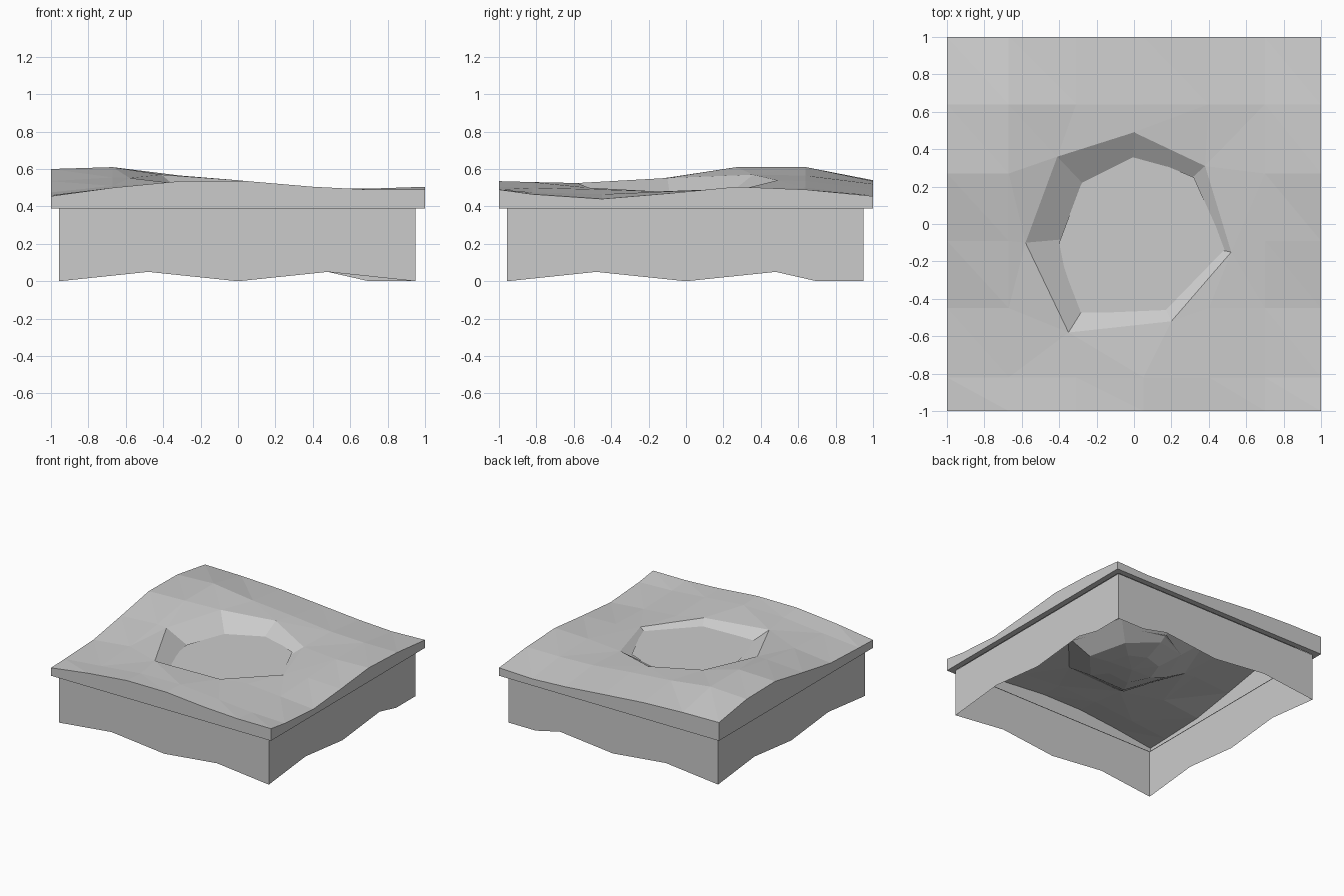
import bpy
from mathutils import Vector
from mathutils.geometry import delaunay_2d_cdt

if "Cube" in bpy.data.objects:
    bpy.data.objects.remove(bpy.data.objects["Cube"])

XS = [-1, -.67, -.31, .05, .4, .7, 1]
YS = [-1, -.82, -.45, -.09, .27, .64, 1]
HEIGHTS = [
    [.455, .50, .535, .535, .505, .49, .49],
    [.46, .49, .525, .53, .50, .475, .465],
    [.475, .51, .53, .51, .49, .465, .44],
    [.535, .555, .53, .50, .48, .48, .47],
    [.60, .61, .57, .53, .495, .495, .505],
    [.595, .61, .565, .535, .50, .49, .49],
    [.54, .535, .52, .49, .46, .445, .455]]
RIM = [(-.58, -.1, .552), (-.35, -.58, .525), (.2, -.52, .50), (.52, -.15, .48),
       (.38, .31, .495), (0, .49, .54), (-.41, .36, .57)]
CENTRE = Vector((-.02, -.05))
LIP_Z = .39


def make(name, verts, faces):
    mesh = bpy.data.meshes.new(name)
    mesh.from_pydata([tuple(v) for v in verts], [], faces)
    mesh.update()
    ob = bpy.data.objects.new(name, mesh)
    bpy.context.collection.objects.link(ob)
    return ob


def bridge(name, loops, cap=None):
    """Join closed loops of equal length with quads, optionally fan to a cap point."""
    n = len(loops[0])
    verts = [v for loop in loops for v in loop]
    faces = [(r * n + i, r * n + (i + 1) % n, (r + 1) * n + (i + 1) % n, (r + 1) * n + i)
             for r in range(len(loops) - 1) for i in range(n)]
    if cap:
        verts.append(cap)
        base = (len(loops) - 1) * n
        faces += [(base + i, base + (i + 1) % n, len(verts) - 1) for i in range(n)]
    return make(name, verts, faces)


# Rolling ground with a seven-sided hole
pts = list(RIM)
for j, y in enumerate(YS):
    for i, x in enumerate(XS):
        if (Vector((x, y)) - CENTRE).length > .57:
            pts.append((x, y, HEIGHTS[j][i]))
n = len(RIM)
out = delaunay_2d_cdt([Vector(p[:2]) for p in pts],
                      [(i, (i + 1) % n) for i in range(n)], [], 0, 1e-5)
verts = [(v.x, v.y, pts[o[0]][2]) for v, o in zip(out[0], out[3])]
rim_ids = {k for k, o in enumerate(out[3]) if o[0] < n}
make("ground", verts, [f for f in out[2] if not set(f) <= rim_ids])

# Outer edge of the ground slab and the lip beneath it
edge = [(XS[i], -1, HEIGHTS[0][i]) for i in range(6)]
edge += [(1, YS[j], HEIGHTS[j][6]) for j in range(6)]
edge += [(XS[i], 1, HEIGHTS[6][i]) for i in range(6, 0, -1)]
edge += [(-1, YS[j], HEIGHTS[j][0]) for j in range(6, 0, -1)]
bottom = [(x, y, LIP_Z) for x, y, z in edge]
inner = [(x * .953, y * .953, LIP_Z) for x, y, z in edge]
bridge("slab_edge", [bottom, edge])
bridge("slab_lip", [inner, bottom])

# Hollow base walls with a wavy lower edge
A, B, H = -.957, .95, .05
foot = [(A, A, 0), (-.48, A, H), (0, A, 0), (.48, A, H),
        (B, A, 0), (B, -.48, H), (B, 0, 0), (B, .48, H), (B, .7, 0),
        (B, B, 0), (.7, B, 0), (.48, B, H), (0, B, 0), (-.48, B, H),
        (A, B, 0), (A, .48, H), (A, 0, 0), (A, -.48, H)]
bridge("base_walls", [foot, [(x, y, LIP_Z) for x, y, z in foot]])


# Crater bowl below the ground
def ring(scale, height):
    return [(*(CENTRE + (Vector(p[:2]) - CENTRE) * scale), height(p[2])) for p in RIM]


bridge("crater_bowl", [RIM, ring(.66, lambda z: z - .11), ring(.36, lambda z: .37)],
       (*CENTRE, .355))

# Level floor filling the crater
FLOOR = [(-.4, -.1), (-.36, -.3), (-.3, -.48), (.17, -.46), (.49, -.13),
         (.32, .25), (0, .38), (-.28, .22)]
make("crater_floor", [(x, y, .46) for x, y in FLOOR], [tuple(range(len(FLOOR)))])
